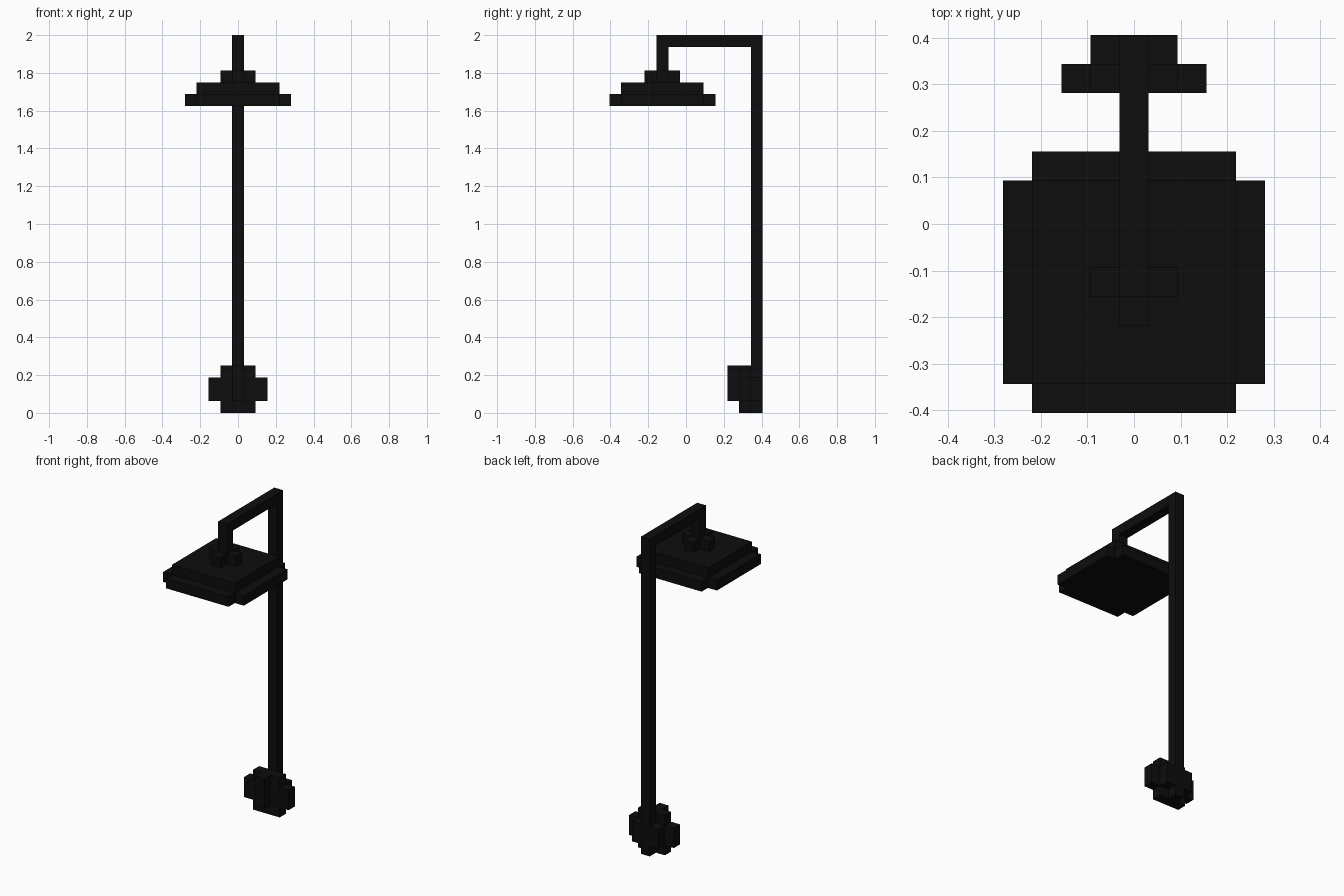
import bpy, bmesh
from mathutils import Vector

U = 1 / 16  # one block of the grid

old = bpy.data.objects.get("Cube")
if old:
    bpy.data.objects.remove(old, do_unlink=True)

black = bpy.data.materials.new("black_metal")
black.use_nodes = True
COLOR = (0.004, 0.004, 0.004, 1)
black.diffuse_color = COLOR
black.node_tree.nodes["Principled BSDF"].inputs["Base Color"].default_value = COLOR


def blocks(name, *boxes):
    """Each box: half width in x, then y range and z range, in blocks."""
    bm = bmesh.new()
    for half, y0, y1, z0, z1 in boxes:
        size = Vector((2 * half, y1 - y0, z1 - z0))
        mid = Vector((0, (y0 + y1) / 2, (z0 + z1) / 2))
        for v in bmesh.ops.create_cube(bm, size=1)["verts"]:
            v.co = (v.co * size + mid) * U
    mesh = bpy.data.meshes.new(name)
    bm.to_mesh(mesh)
    bm.free()
    mesh.materials.append(black)
    obj = bpy.data.objects.new(name, mesh)
    bpy.context.collection.objects.link(obj)


# Post, overhead arm and short hanger
blocks("post", (0.5, 5.5, 6.5, 0, 32))
blocks("arm", (0.5, -2.5, 5.5, 31, 32))
blocks("hanger", (0.5, -2.5, -1.5, 29, 31))

# Stepped shade: plus-shaped collar, square tier, rim with notched corners
blocks("shade_collar", (1.5, -2.5, -1.5, 28, 29), (0.5, -3.5, -0.5, 28, 29))
blocks("shade_tier", (3.5, -5.5, 1.5, 27, 28))
blocks("shade_rim", (4.5, -5.5, 1.5, 26, 27), (3.5, -6.5, 2.5, 26, 27))

# Rounded wall mount at the foot of the post
blocks("mount_plate",
       (1.5, 4.5, 5.5, 0, 1),
       (2.5, 4.5, 5.5, 1, 3),
       (1.5, 4.5, 5.5, 3, 4))
blocks("mount_front", (0.5, 3.5, 4.5, 1, 4))
blocks("mount_back", (1.5, 5.5, 6.5, 1, 3))
